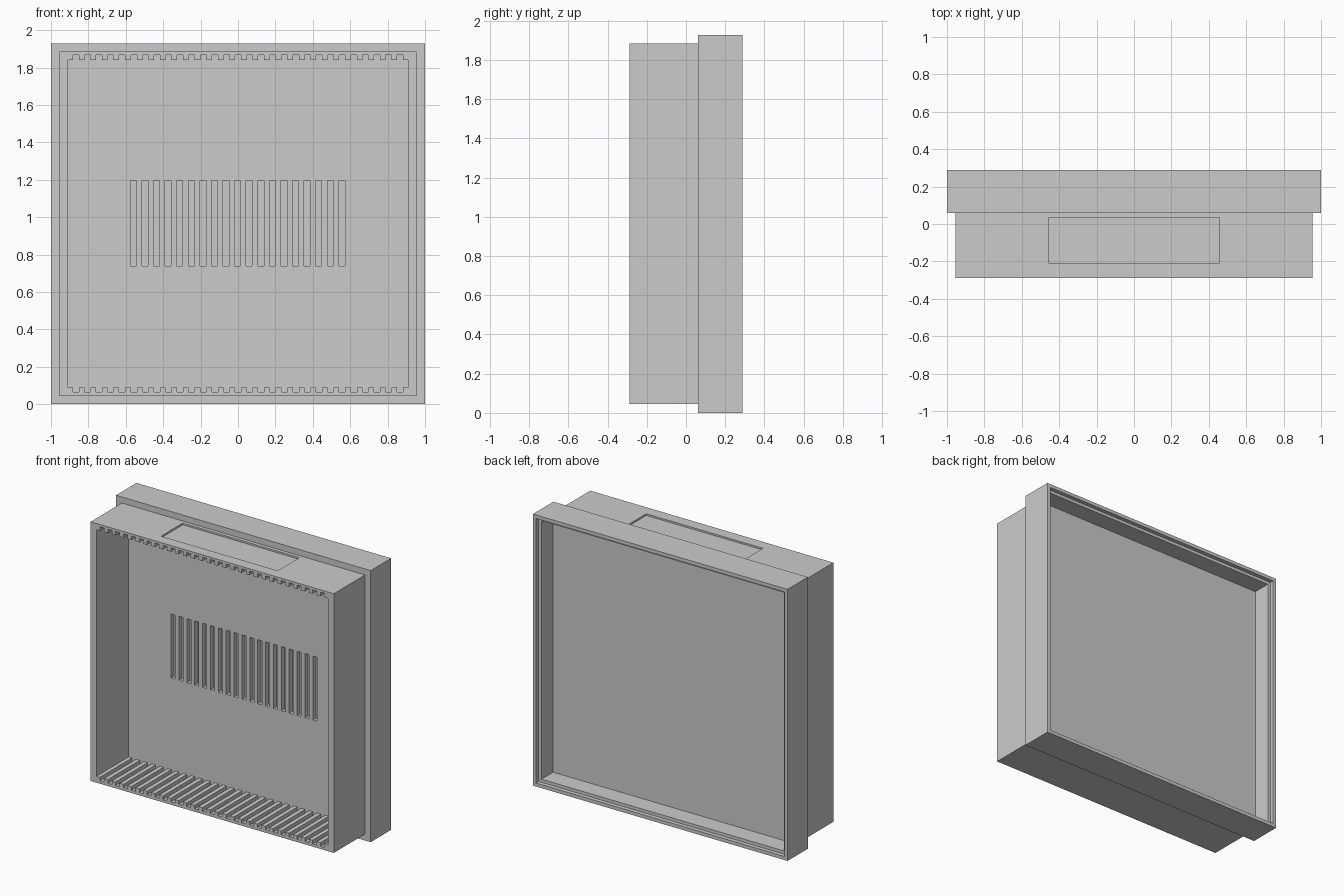
import bpy, bmesh

if "Cube" in bpy.data.objects:
    bpy.data.objects.remove(bpy.data.objects["Cube"])

PITCH, SLOT = 0.0619, 0.032   # spacing and width of grooves and slots


def prism(name, outline, y0, y1):
    """Extrude an x/z outline from y0 to y1."""
    bm = bmesh.new()
    face = bm.faces.new([bm.verts.new((x, y0, z)) for x, z in outline])
    ext = bmesh.ops.extrude_face_region(bm, geom=[face])
    verts = [g for g in ext["geom"] if isinstance(g, bmesh.types.BMVert)]
    bmesh.ops.translate(bm, verts=verts, vec=(0, y1 - y0, 0))
    bmesh.ops.recalc_face_normals(bm, faces=bm.faces)
    me = bpy.data.meshes.new(name)
    bm.to_mesh(me)
    bm.free()
    ob = bpy.data.objects.new(name, me)
    bpy.context.collection.objects.link(ob)
    return ob


def box(name, x0, x1, y0, y1, z0, z1):
    return prism(name, [(x0, z0), (x1, z0), (x1, z1), (x0, z1)], y0, y1)


def combine(target, tool, operation="DIFFERENCE"):
    """Apply a boolean and discard the helper."""
    tool.hide_render = True
    mod = target.modifiers.new("boolean", "BOOLEAN")
    mod.operation, mod.solver, mod.object = operation, "EXACT", tool
    bpy.context.view_layer.objects.active = target
    bpy.ops.object.modifier_apply(modifier=mod.name)
    bpy.data.objects.remove(tool)


# Housing: wide rear frame joined to the narrower front tray
housing = box("housing", -1, 1, 0.06, 0.289, 0, 1.928)
combine(housing, box("front_tray", -0.955, 0.955, -0.289, 0.1, 0.045, 1.885), "UNION")

# Front cavity with rows of card grooves along its floor and ceiling
lower, upper = [(-0.91, 0.09)], []
for i in range(-14, 15):
    a, b = i * PITCH - SLOT / 2, i * PITCH + SLOT / 2
    lower += [(a, 0.09), (a, 0.065), (b, 0.065), (b, 0.09)]
lower.append((0.91, 0.09))
upper = [(x, 1.84 if z > 0.08 else 1.868) for x, z in reversed(lower)]
combine(housing, prism("cavity_cutter", lower + upper, -0.4, 0.07))

# Vent slots sunk into the cavity's rear wall
for i in range(-9, 10):
    x = i * PITCH - 0.002
    combine(housing, box("slot_cutter", x - SLOT / 2, x + SLOT / 2, 0.0, 0.105, 0.74, 1.195))

# Stepped recess in the back
for inset, y in ((0.025, 0.26), (0.047, 0.13)):
    combine(housing, box("back_cutter", -1 + inset, 1 - inset, y, 0.4, inset, 1.928 - inset))

# Shallow label recess on top of the tray
combine(housing, box("top_cutter", -0.458, 0.458, -0.208, 0.034, 1.873, 2.0))
